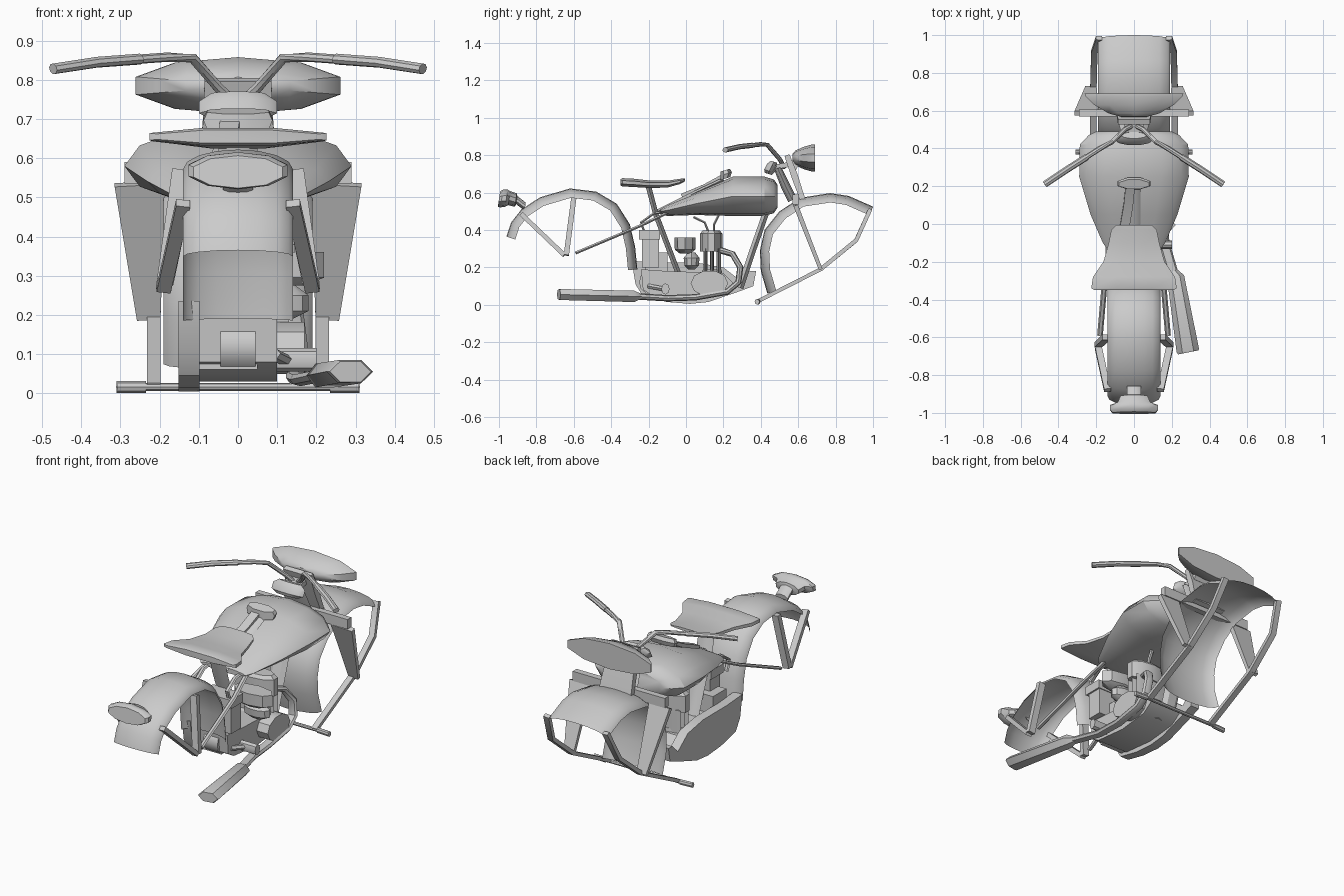
import bpy, bmesh
from math import sin, cos, pi, sqrt
from mathutils import Vector, Matrix


def finish(name, bm, mirror=False):
    bmesh.ops.recalc_face_normals(bm, faces=bm.faces[:])
    me = bpy.data.meshes.new(name)
    bm.to_mesh(me)
    bm.free()
    ob = bpy.data.objects.new(name, me)
    bpy.context.collection.objects.link(ob)
    if mirror:
        m = ob.modifiers.new("Mirror", 'MIRROR')
        m.use_mirror_merge = False
    return ob


def sweep(name, pts, n=8, mirror=False, axis=None, rot=0.0):
    """Loft elliptical rings along (x, y, z, half_width, half_height) points."""
    bm = bmesh.new()
    P = [Vector(p[:3]) for p in pts]
    k = 1.0
    if n == 4:
        rot, k = pi / 4, sqrt(2)
    rings = []
    for i, p in enumerate(pts):
        if axis:
            t = Vector(axis).normalized()
        else:
            t = (P[min(i + 1, len(P) - 1)] - P[max(i - 1, 0)]).normalized()
        ref = Vector((0, 1, 0)) if abs(t.x) > 0.95 else Vector((1, 0, 0))
        u = (ref - t * ref.dot(t)).normalized()
        v = t.cross(u)
        rings.append([bm.verts.new(P[i] + u * (cos(rot + 2 * pi * j / n) * p[3] * k)
                                   + v * (sin(rot + 2 * pi * j / n) * p[4] * k)) for j in range(n)])
    for r, s in zip(rings, rings[1:]):
        for j in range(n):
            bm.faces.new((r[j], r[(j + 1) % n], s[(j + 1) % n], s[j]))
    bm.faces.new(rings[0])
    bm.faces.new(rings[-1])
    return finish(name, bm, mirror)


def tube(name, path, a, b, n=6, mirror=False):
    return sweep(name, [(*p, a, b) for p in path], n, mirror)


def box(name, x0, x1, y0, y1, z0, z1):
    zc, yc = (z0 + z1) / 2, (y0 + y1) / 2
    xc, a, b = (x0 + x1) / 2, (x1 - x0) / 2, (y1 - y0) / 2
    return sweep(name, [(xc, yc, z0, a, b), (xc, yc, z1, a, b)], 4)


def fender(name, path, half, crown, n=8):
    """Curved sheet: side-view crown line swept with a rounded cross-section."""
    bm = bmesh.new()
    rows = []
    for i, (y, z) in enumerate(path):
        a, b = path[max(i - 1, 0)], path[min(i + 1, len(path) - 1)]
        t = Vector((0, b[0] - a[0], b[1] - a[1])).normalized()
        nrm = Vector((0, -t.z, t.y))
        rows.append([bm.verts.new(Vector((half * sin(pi / 2 * (2 * j / n - 1)), y, z))
                                  - nrm * crown * (1 - cos(pi / 2 * (2 * j / n - 1))))
                     for j in range(n + 1)])
    for r, s in zip(rows, rows[1:]):
        for j in range(n):
            bm.faces.new((r[j], r[j + 1], s[j + 1], s[j]))
    return finish(name, bm)


def plate(name, outline, x0, x1):
    bm = bmesh.new()
    f = bm.faces.new([bm.verts.new((x0, y, z)) for y, z in outline])
    g = bmesh.ops.extrude_face_region(bm, geom=[f])
    vs = [e for e in g['geom'] if isinstance(e, bmesh.types.BMVert)]
    bmesh.ops.translate(bm, verts=vs, vec=(x1 - x0, 0, 0))
    return finish(name, bm)


# fenders
fender("rear_fender", [(-.96, .365), (-.935, .44), (-.88, .51), (-.78, .575), (-.62, .622), (-.48, .605),
                       (-.37, .54), (-.30, .43), (-.272, .31), (-.26, .19)], .14, .05)
fender("front_fender", [(.435, .06), (.40, .18), (.395, .29), (.42, .40), (.50, .5), (.61, .572),
                        (.77, .597), (.87, .582), (1.0, .525)], .19, .05)

# tank, filler cap and strap
sweep("tank", [(0, -.135, .5, .14, .015), (0, -.1, .505, .165, .03), (0, .05, .54, .23, .06),
               (0, .25, .58, .29, .105), (0, .42, .58, .287, .105), (0, .47, .58, .24, .09),
               (0, .49, .58, .2, .06)], 12, axis=(0, 1, 0))
sweep("tank_cap", [(0, .21, .675, .085, .03), (0, .215, .70, .095, .034), (0, .21, .72, .085, .028)],
      8, axis=(0, -.3, 1), rot=pi / 8)
tube("tank_strap", [(-.02, .2, .69), (-.03, .1, .635), (-.05, -.02, .585)], .025, .01, 4)

# seat
sweep("seat", [(0, -.35, .655, .225, .018), (0, -.34, .655, .245, .024), (0, -.28, .652, .235, .024),
               (0, -.2, .645, .175, .022), (0, -.1, .645, .145, .02), (0, -.03, .66, .13, .015),
               (0, -.005, .668, .1, .008)], 8, axis=(0, 1, 0), rot=pi / 8)

# frame tubes
tube("seat_post", [(0, -.2, .63), (0, -.16, .48), (0, .0, .06)], .05, .017)
tube("down_tube", [(0, .43, .5), (0, .36, .3), (0, .29, .09)], .05, .02)
tube("top_tube", [(0, -.15, .5), (0, .05, .6), (0, .2, .67)], .035, .012)
tube("rear_stay", [(.18, -.59, .277), (.15, -.25, .42), (.11, -.02, .53)], .015, .009, 6, True)
tube("seat_loop", [(.1, -.22, .38), (.1, -.24, .44), (.1, -.17, .49), (.1, -.05, .5)], .014, .008, 6, True)

# rear fender stays
tube("fender_stay_front", [(.148, -.6, .57), (.19, -.64, .265)], .02, .014, 4, True)
tube("fender_stay_back", [(.14, -.88, .485), (.19, -.65, .265)], .018, .012, 4, True)

# tail light
sweep("tail_light", [(0, -1.0, .565, .12, .042), (0, -.985, .568, .133, .048), (0, -.96, .57, .133, .046),
                     (0, -.945, .57, .09, .038), (0, -.91, .56, .075, .036), (0, -.905, .56, .04, .022),
                     (0, -.86, .525, .04, .022)], 10, axis=(0, 1, -.15), rot=pi / 10)

# fork legs, bridge and steering head
sweep("fork_leg", [(.25, .585, .535, .065, .013), (.228, .72, .19, .03, .01)], 4, True)
box("fork_bridge", -.29, .29, .57, .605, .535, .59)
sweep("fork_crown", [(0, .54, .80, .085, .014), (0, .58, .69, .09, .018), (0, .625, .56, .1, .014)], 4)
sweep("steering_head", [(0, .49, .73, .07, .02), (0, .53, .64, .08, .025), (0, .57, .56, .09, .025)], 8)
sweep("gauge", [(0, .44, .70, .07, .02), (0, .445, .715, .1, .03), (0, .46, .745, .1, .03),
                (0, .47, .765, .07, .018)], 10, axis=(0, .3, 1))
tube("gauge_arm", [(0, .47, .735), (0, .55, .75)], .05, .013, 4)

# headlight
sweep("headlight", [(0, .57, .785, .08, .022), (0, .585, .785, .14, .04), (0, .63, .785, .22, .06),
                    (0, .675, .785, .27, .073), (0, .69, .785, .275, .073)], 10, axis=(0, 1, 0), rot=pi / 10 * 5)
tube("headlight_bracket", [(0, .59, .77), (0, .57, .73)], .07, .02, 4)

# handlebar and grips
tube("handlebar", [(0, .525, .735), (.05, .5, .78), (.115, .435, .855), (.18, .4, .858),
                   (.36, .285, .845)], .014, .012, 8, True)
tube("grip", [(.25, .355, .853), (.36, .285, .845), (.472, .21, .828)], .018, .014, 8, True)

# front fender strut and stand
tube("fender_strut", [(.185, .985, .51), (.21, .91, .345), (.215, .72, .19)], .017, .011, 4, True)
tube("stand_leg", [(.215, .73, .195), (.215, .38, .017)], .017, .010, 4, True)
tube("stand_bar", [(-.25, .385, .016), (.25, .385, .016)], .01, .01, 8)
tube("stand_foot", [(.235, .385, .016), (.31, .38, .016)], .013, .015, 8, True)

# chain case on the left side
plate("chain_case", [(-.29, .235), (-.27, .11), (-.23, .045), (-.1, .015), (.02, .005), (.12, .015),
                     (.28, .07), (.36, .1), (.375, .18), (.34, .18), (.29, .13), (.2, .2), (.06, .225),
                     (-.15, .225)], -.152, -.098)

# engine
plate("gearbox", [(-.24, .19), (-.23, .08), (-.18, .05), (.02, .03), (.2, .05), (.27, .1), (.2, .17), (-.1, .18)],
      -.1, .1)
tube("crankcase", [(-.1, .125, .115), (.17, .125, .115)], .1, .07, 10)
sweep("cylinder_base", [(0, .14, .05, .09, .07), (0, .14, .19, .1, .05)], 8)
for i, y in enumerate((.105, .14, .175)):
    sweep("cylinder_rib_%d" % i, [(.02, y, .17, .11, .011), (.02, y, .3, .11, .011)], 8)
sweep("cylinder_head", [(.02, .135, .285, .13, .06), (.02, .135, .38, .13, .06), (.02, .135, .398, .11, .045)],
      10, rot=pi / 10)
tube("spark_lead", [(.02, .12, .39), (.02, .1, .44), (.02, .04, .47)], .012, .007)
tube("fuel_line", [(.02, .15, .39), (.02, .15, .43), (.02, .18, .49)], .012, .007)
sweep("air_cleaner", [(.1, -.005, .275, .07, .03), (.1, -.005, .295, .12, .055), (.1, -.005, .36, .12, .057)], 8)
sweep("carburettor", [(.1, .03, .19, .04, .02), (.1, .03, .21, .08, .04), (.1, .03, .25, .08, .045),
                      (.1, .03, .28, .04, .02)], 10)

# oil tank and box
box("oil_tank", -.05, .12, -.235, -.145, .2, .35)
box("oil_tank_lid", -.06, .13, -.25, -.14, .35, .4)
box("battery_case", -.1, .05, -.22, -.1, .06, .28)

# kick pedal
tube("pedal_arm", [(.09, -.2, .1), (.12, -.12, .085)], .02, .014)
tube("pedal", [(.08, -.11, .085), (.2, -.11, .085)], .022, .03, 8)
tube("rear_roller", [(-.045, -.21, .12), (.045, -.21, .12)], .04, .055, 10)

# exhaust pipe and muffler
tube("exhaust_pipe", [(.08, .19, .29), (.11, .25, .27), (.14, .29, .2), (.15, .28, .12), (.15, .22, .07),
                      (.15, .05, .04), (.16, -.1, .035), (.21, -.27, .045)], .028, .017, 8)
sweep("muffler", [(.205, -.25, .045, .025, .018), (.22, -.28, .045, .046, .035), (.285, -.67, .055, .06, .034),
                  (.287, -.68, .055, .054, .03)], 6)

# soft shading with sharp creases kept
bpy.ops.object.select_all(action='SELECT')
bpy.context.view_layer.objects.active = bpy.context.selected_objects[0]
bpy.ops.object.shade_smooth_by_angle(angle=0.6)
